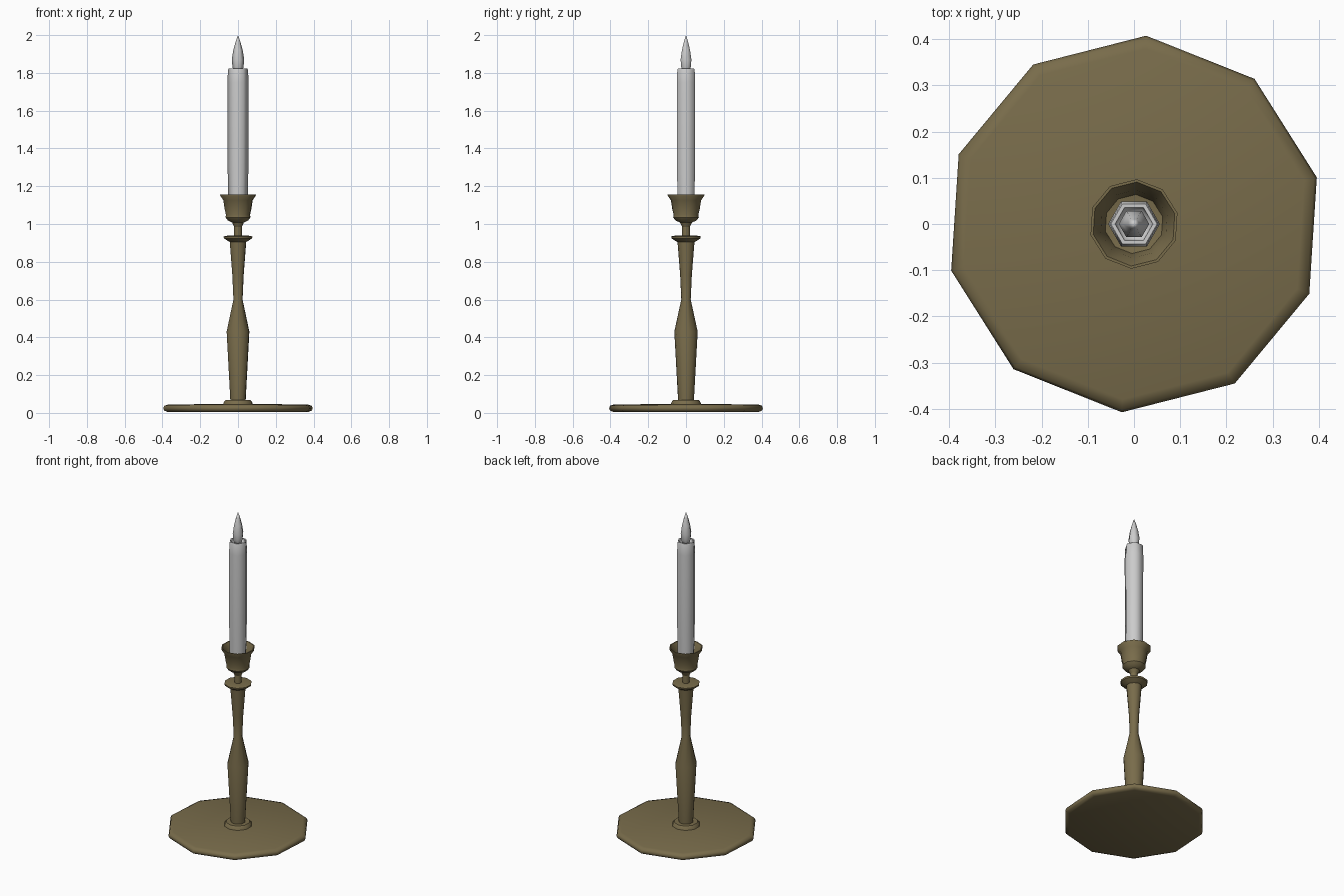
import bpy, math

if "Cube" in bpy.data.objects:
    bpy.data.objects.remove(bpy.data.objects["Cube"])

def material(name, color):
    m = bpy.data.materials.new(name)
    m.diffuse_color = color
    m.use_nodes = True
    m.node_tree.nodes["Principled BSDF"].inputs["Base Color"].default_value = m.diffuse_color
    return m

def lathe(name, profile, sides, offset_deg, mat=None, smooth=40):
    """Revolve (radius, z) points; radius 0 at either end makes a pole."""
    verts, faces, rings = [], [], []
    for r, z in profile:
        if r == 0:
            rings.append([len(verts)] * sides)
            verts.append((0, 0, z))
        else:
            rings.append(list(range(len(verts), len(verts) + sides)))
            for i in range(sides):
                a = math.radians(offset_deg) + 2 * math.pi * i / sides
                verts.append((r * math.cos(a), r * math.sin(a), z))
    for lo, hi in zip(rings, rings[1:]):
        for i in range(sides):
            j = (i + 1) % sides
            loop = list(dict.fromkeys((lo[i], lo[j], hi[j], hi[i])))
            faces.append(loop)
    mesh = bpy.data.meshes.new(name)
    mesh.from_pydata(verts, [], faces)
    mesh.update()
    ob = bpy.data.objects.new(name, mesh)
    bpy.context.collection.objects.link(ob)
    if mat:
        mesh.materials.append(mat)
    bpy.ops.object.select_all(action='DESELECT')
    ob.select_set(True)
    bpy.context.view_layer.objects.active = ob
    bpy.ops.object.shade_smooth_by_angle(angle=math.radians(smooth))
    return ob

brass = material("brass", (0.19, 0.15, 0.07, 1))
TURN = 14.3

# Wide ten-sided foot plate
lathe("base_plate", [(0, 0.005), (0.385, 0.005), (0.403, 0.012), (0.408, 0.025),
                     (0.402, 0.038), (0.38, 0.045), (0, 0.047)], 10, TURN, brass, 50)

# Turned stem: collar, baluster, disc and neck
lathe("stem", [(0, 0.03), (0.081, 0.045), (0.077, 0.057), (0.068, 0.068), (0.042, 0.068),
               (0.062, 0.43), (0.025, 0.60), (0.031, 0.73), (0.045, 0.905),
               (0.055, 0.91), (0.077, 0.924), (0.079, 0.934), (0.06, 0.938), (0.022, 0.938),
               (0.021, 0.99), (0, 1.0)], 10, TURN, brass)

# Hollow flared cup
lathe("candle_cup", [(0, 0.985), (0.021, 0.985), (0.032, 1.008), (0.055, 1.018),
                     (0.068, 1.035), (0.066, 1.05), (0.073, 1.08), (0.08, 1.125),
                     (0.097, 1.15), (0.097, 1.156), (0.091, 1.156), (0.074, 1.125),
                     (0.064, 1.07), (0, 1.06)], 10, TURN, brass)

# Hexagonal candle with a shallow melted hollow on top
lathe("candle", [(0, 1.055), (0.05, 1.055), (0.055, 1.3), (0.056, 1.75), (0.053, 1.815),
                 (0.05, 1.822), (0.041, 1.822), (0.036, 1.80), (0, 1.79)], 6, 0, None, 62)

# Teardrop flame
lathe("flame", [(0, 1.785), (0.018, 1.79), (0.029, 1.83), (0.033, 1.87),
                (0.025, 1.92), (0.012, 1.967), (0, 2.0)], 6, 0, None, 62)
